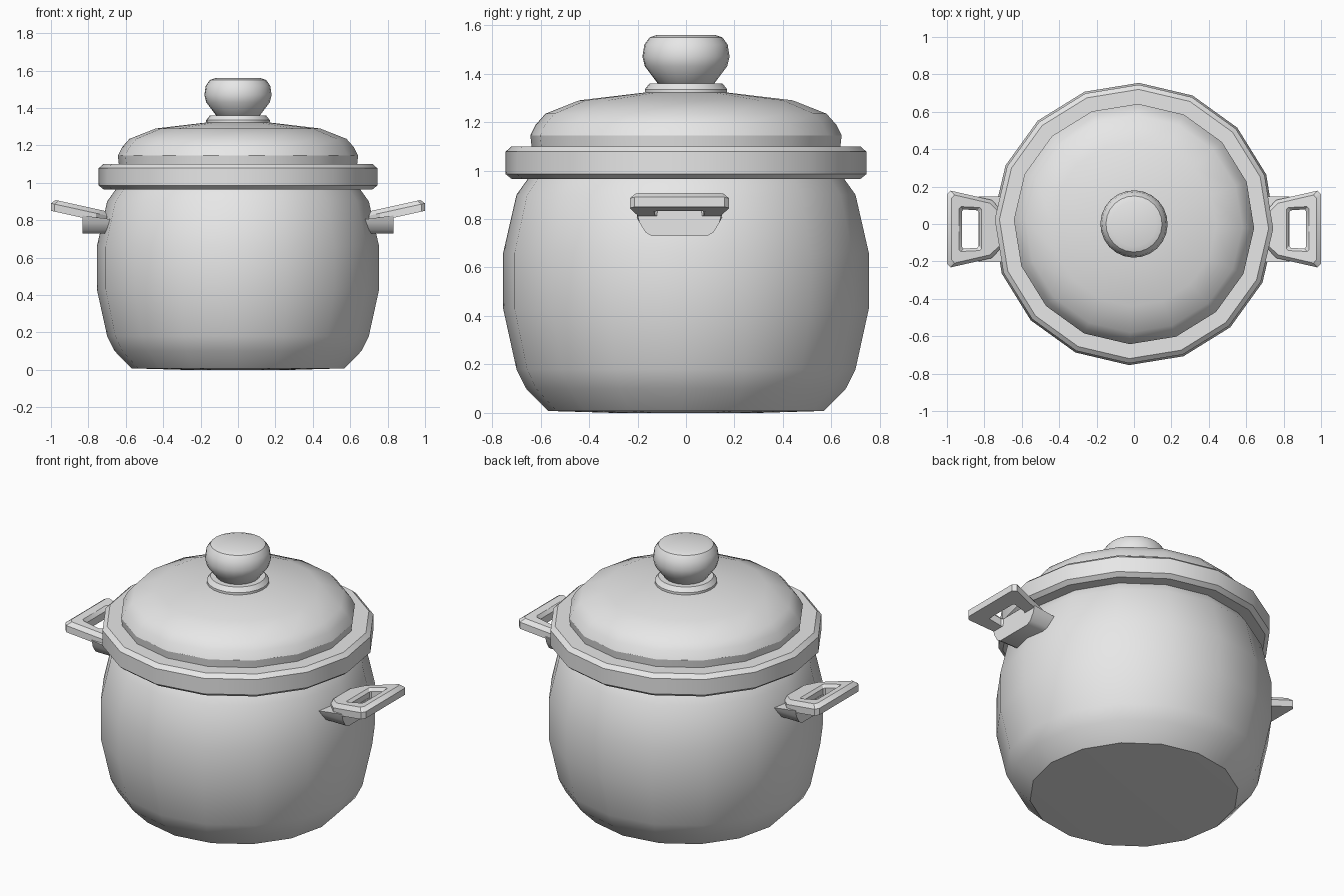
import bpy
import bmesh
from math import sin, cos, pi, radians

cube = bpy.data.objects.get("Cube")
if cube:
    bpy.data.objects.remove(cube)

grey = bpy.data.materials.new("light grey metal")
grey.use_nodes = True
grey.diffuse_color = (0.8, 0.8, 0.8, 1)
grey.node_tree.nodes["Principled BSDF"].inputs["Base Color"].default_value = (0.8, 0.8, 0.8, 1)


def finish(name, bm):
    bmesh.ops.recalc_face_normals(bm, faces=bm.faces)
    mesh = bpy.data.meshes.new(name)
    bm.to_mesh(mesh)
    bm.free()
    mesh.materials.append(grey)
    obj = bpy.data.objects.new(name, mesh)
    bpy.context.collection.objects.link(obj)
    bpy.ops.object.select_all(action="DESELECT")
    obj.select_set(True)
    bpy.context.view_layer.objects.active = obj
    bpy.ops.object.shade_smooth_by_angle(angle=radians(32))
    return obj


def bridge(bm, rings, closed=False):
    """Join successive vertex loops with quads."""
    pairs = list(zip(rings, rings[1:]))
    if closed:
        pairs.append((rings[-1], rings[0]))
    for a, b in pairs:
        for i in range(len(a)):
            j = (i + 1) % len(a)
            bm.faces.new((a[i], a[j], b[j], b[i]))


def lathe(name, profile, sides, turn=-2.0, closed=False):
    """Turn a (radius, height) profile round the z axis."""
    bm = bmesh.new()
    angles = [radians(turn) + 2 * pi * i / sides for i in range(sides)]
    rings = [[bm.verts.new((r * cos(a), r * sin(a), z)) for a in angles]
             for r, z in profile]
    bridge(bm, rings, closed)
    if not closed:
        bm.faces.new(rings[0])
        bm.faces.new(rings[-1])
    return finish(name, bm)


# Pot, rim, lid and knob
lathe("pot_body", [(0.3, 0), (0.57, 0.008), (0.66, 0.10), (0.70, 0.18), (0.755, 0.43),
                   (0.755, 0.66), (0.70, 0.90), (0.65, 0.97)], 16)
lathe("rim", [(0.62, 0.965), (0.72, 0.965), (0.745, 0.985), (0.745, 1.078),
              (0.72, 1.10), (0.62, 1.10)], 16, closed=True)
lathe("lid", [(0.635, 1.08), (0.643, 1.145), (0.62, 1.19), (0.58, 1.235),
              (0.44, 1.29), (0.17, 1.322), (0.05, 1.325)], 16)
lathe("knob_collar", [(0.17, 1.31), (0.17, 1.335), (0.15, 1.36), (0.10, 1.36)], 24)
lathe("knob", [(0.10, 1.35), (0.117, 1.36), (0.17, 1.43), (0.18, 1.47), (0.172, 1.52),
               (0.15, 1.55), (0.12, 1.56)], 24)

# Handles: a tilted plate with a slot, carried on a tapered bracket
MID_Y = -0.027
OUTER = [(1.0, 0.185), (0.98, 0.205), (0.76, 0.155), (0.70, 0.09)]
INSET = [(0.975, 0.165), (0.96, 0.182), (0.77, 0.138), (0.71, 0.08)]
SLOT_TOP = [(0.935, 0.11), (0.925, 0.12), (0.825, 0.115), (0.815, 0.105)]
SLOT = [(0.92, 0.095), (0.912, 0.105), (0.838, 0.10), (0.83, 0.09)]
BRACKET = [(0.175, 0.825), (0.165, 0.785), (0.14, 0.745), (0.115, 0.73)]


def both_sides(half):
    return half + [(a, -b) for a, b in reversed(half)]


def handle(side, label):
    bm = bmesh.new()
    levels = [(OUTER, 0.0), (OUTER, 0.04), (INSET, 0.063),
              (SLOT_TOP, 0.063), (SLOT, 0.045), (SLOT, 0.0)]
    rings = [[bm.verts.new((side * x, y + MID_Y, 0.85 + 0.22 * (x - 1) + h))
              for x, y in both_sides(half)] for half, h in levels]
    bridge(bm, rings, closed=True)
    finish(label + "_handle", bm)

    bm = bmesh.new()
    section = BRACKET + [(-y, z) for y, z in reversed(BRACKET)]
    rings = [[bm.verts.new((side * x, y + MID_Y, z - lift * (z > 0.8)))
              for y, z in section] for x, lift in ((0.68, 0.02), (0.832, 0.0))]
    bridge(bm, rings)
    for ring in rings:
        bm.faces.new(ring)
    finish(label + "_handle_bracket", bm)


handle(1, "left")
handle(-1, "right")
